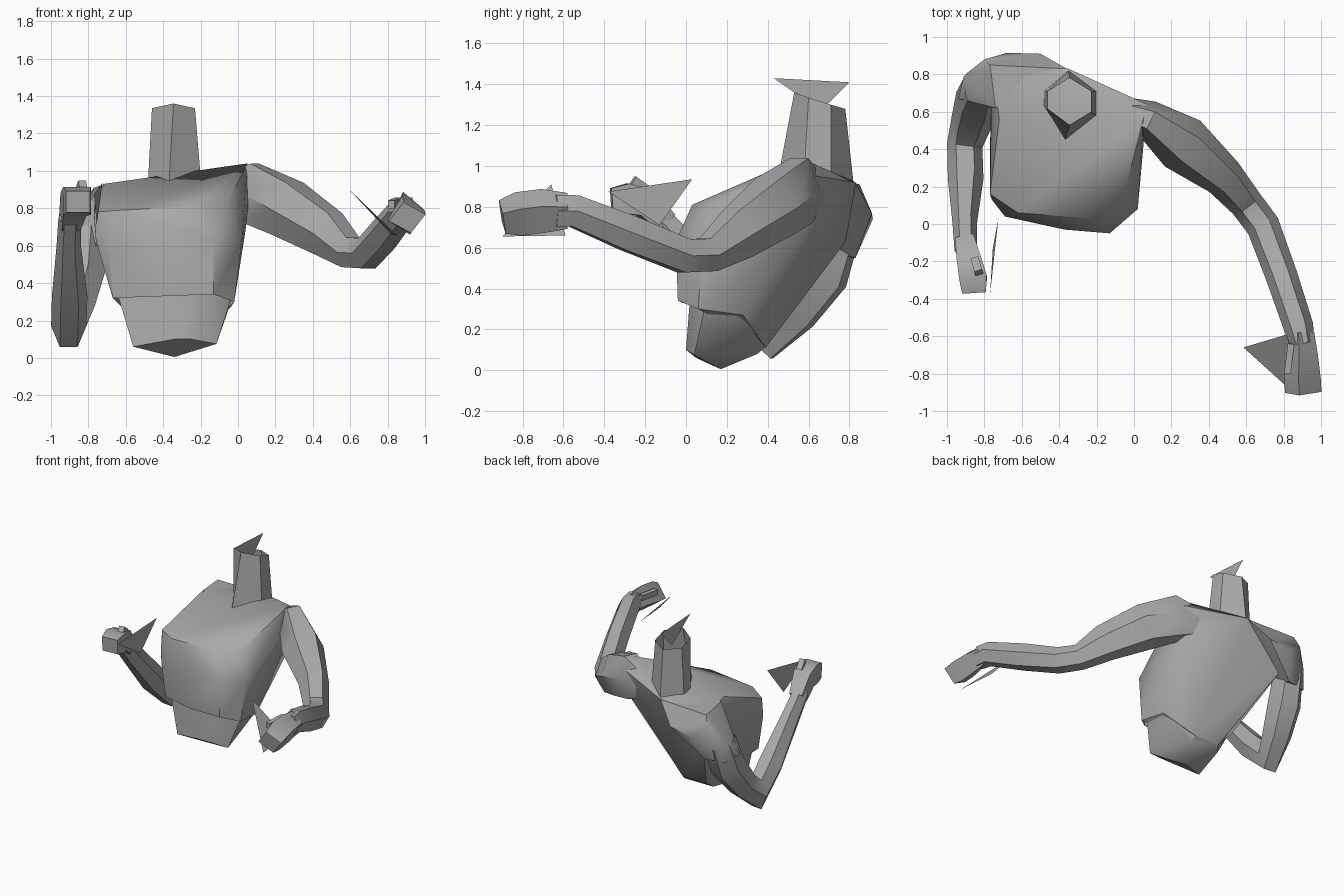
import bpy, bmesh, math
from mathutils import Vector

cube = bpy.data.objects.get("Cube")
if cube:
    bpy.data.objects.remove(cube)

grey = bpy.data.materials.new("plain_grey")
grey.use_nodes = True
colour = (0.4, 0.4, 0.4, 1)
grey.diffuse_color = colour
grey.node_tree.nodes["Principled BSDF"].inputs["Base Color"].default_value = colour


def finish(name, bm, angle=38):
    """Turn a bmesh into a named, shaded object."""
    mesh = bpy.data.meshes.new(name)
    bm.to_mesh(mesh)
    bm.free()
    obj = bpy.data.objects.new(name, mesh)
    bpy.context.collection.objects.link(obj)
    mesh.materials.append(grey)
    bpy.ops.object.select_all(action="DESELECT")
    obj.select_set(True)
    bpy.context.view_layer.objects.active = obj
    bpy.ops.object.shade_smooth_by_angle(angle=math.radians(angle))


def hull(name, points, open_side=0):
    """Faceted shell around corner points, open below (-1) or above (1)."""
    bm = bmesh.new()
    verts = [bm.verts.new(p) for p in points]
    result = bmesh.ops.convex_hull(bm, input=verts)
    loose = set(result["geom_interior"] + result["geom_unused"])
    bmesh.ops.delete(bm, geom=[v for v in loose if isinstance(v, bmesh.types.BMVert)], context="VERTS")
    bmesh.ops.recalc_face_normals(bm, faces=bm.faces)
    bm.normal_update()
    hidden = [f for f in bm.faces if f.normal.z * open_side > 0.85]
    bmesh.ops.delete(bm, geom=hidden, context="FACES")
    finish(name, bm)


def bridge(bm, rings):
    for low, high in zip(rings, rings[1:]):
        count = len(low)
        for i in range(count):
            j = (i + 1) % count
            bm.faces.new((low[i], low[j], high[j], high[i]))


def limb(name, sections, sides=6, turn=0.0):
    """Loft through (centre, half width, half height) sections; open at the root."""
    bm = bmesh.new()
    centres = [Vector(s[0]) for s in sections]
    rings = []
    for i, (_, width, height) in enumerate(sections):
        along = Vector()
        if i > 0:
            along += (centres[i] - centres[i - 1]).normalized()
        if i < len(centres) - 1:
            along += (centres[i + 1] - centres[i]).normalized()
        along.normalize()
        side = along.cross(Vector((0, 0, 1))).normalized()
        up = side.cross(along)
        ring = []
        for k in range(sides):
            a = math.tau * k / sides + turn
            ring.append(bm.verts.new(centres[i] + side * width * math.cos(a) + up * height * math.sin(a)))
        rings.append(ring)
    bridge(bm, rings)
    bm.faces.new(rings[-1])
    bmesh.ops.recalc_face_normals(bm, faces=bm.faces)
    finish(name, bm)


def blade(name, corners):
    """Single thin triangle."""
    bm = bmesh.new()
    bm.faces.new([bm.verts.new(c) for c in corners])
    finish(name, bm)


# Chest: lower rim, breast line, collar line, then the sloping back down to the waist
hull("chest", [
    (-.67, .06, .32), (-.40, -.02, .33), (-.13, -.04, .34), (-.02, .06, .30), (-.04, .28, .27), (-.62, .34, .29),
    (-.76, .13, .63), (-.69, .04, .57), (-.37, -.03, .58), (-.13, -.05, .63), (.02, .08, .62), (.04, .32, .68),
    (-.77, .16, .78), (-.62, .06, .79), (-.24, .03, .81), (-.06, .13, .82), (.04, .44, .88), (-.77, .40, .76),
    (-.72, .56, .93), (-.39, .46, .93), (.05, .56, 1.04), (-.2, .6, .99), (.07, .64, .95),
    (-.35, .83, .92), (-.76, .85, .88), (.04, .61, .72), (-.72, .82, .68),
    (-.22, .53, .42), (-.48, .56, .42), (-.25, .39, .11), (-.45, .39, .11)], -1)

# Belly: tapers to a point underneath
hull("belly", [
    (-.65, .09, .36), (-.38, .03, .36), (-.14, .02, .36), (-.03, .1, .34), (-.04, .28, .29), (-.62, .34, .32),
    (-.56, .05, .06), (-.34, 0, .10), (-.25, 0, .10), (-.115, .04, .075), (-.34, .17, .005),
    (-.23, .35, .08), (-.48, .35, .08), (-.25, .39, .115), (-.45, .39, .115)], 1)

# Rounded shoulder block on the raised-back side
hull("right_shoulder", [
    (-.36, .83, .915), (-.50, .91, .77), (-.68, .915, .74), (-.80, .88, .83), (-.91, .79, .72),
    (-.77, .85, .91), (-.74, .62, .92), (-.94, .67, .58), (-.76, .62, .60), (-.74, .83, .55), (-.90, .80, .55)])

# Neck: open six-sided tube
bm = bmesh.new()
base = [(-.48, .63, .96), (-.37, .445, .91), (-.2, .58, .97), (-.2, .71, .95), (-.35, .82, .92), (-.48, .71, .93)]
rim = [(-.46, .60, 1.335), (-.345, .53, 1.36), (-.23, .60, 1.335), (-.23, .71, 1.30), (-.345, .78, 1.28), (-.46, .71, 1.30)]
bridge(bm, [[bm.verts.new(p) for p in ring] for ring in (base, rim)])
bmesh.ops.recalc_face_normals(bm, faces=bm.faces)
finish("neck", bm)

# Arms
limb("left_arm", [
    ((-.12, .63, .87), .06, .10), ((.07, .565, .88), .10, .185), ((.26, .43, .80), .155, .17),
    ((.48, .25, .665), .11, .14), ((.60, .11, .565), .09, .095), ((.69, -.01, .56), .09, .095),
    ((.79, -.28, .67), .085, .10), ((.88, -.55, .78), .08, .09), ((.90, -.64, .78), .065, .09)])
limb("right_arm", [
    ((-.81, .74, .68), .11, .12), ((-.83, .67, .46), .125, .13), ((-.87, .54, .28), .11, .11),
    ((-.905, .42, .17), .095, .13), ((-.90, .24, .33), .095, .10),
    ((-.905, .0, .60), .065, .085), ((-.90, -.14, .75), .06, .07)])

# Hands: blocky fists with a short thumb, the left one rolled over
quarter = math.pi / 4
limb("left_hand", [((.895, -.58, .78), .07, .09), ((.90, -.70, .78), .085, .11),
                   ((.90, -.82, .765), .10, .11), ((.905, -.90, .75), .10, .085)], 4, math.radians(78))
limb("left_thumb", [((.84, -.64, .83), .025, .03), ((.82, -.80, .82), .025, .03)], 4, quarter)
limb("right_hand", [((-.90, -.10, .72), .07, .08), ((-.88, -.20, .82), .09, .10),
                    ((-.86, -.29, .84), .105, .105), ((-.855, -.365, .835), .09, .08)], 4, quarter)
limb("right_thumb", [((-.85, -.19, .88), .03, .03), ((-.83, -.26, .93), .03, .03)], 4, quarter)

# Loose triangular blades at the neck and both hands
blade("neck_blade", [(-.34, .43, 1.43), (-.34, .80, 1.41), (-.34, .66, 1.27)])
blade("left_hand_blade", [(.585, -.66, .91), (.82, -.59, .66), (.85, -.90, .655)])
blade("right_hand_blade", [(-.725, .03, .935), (-.77, -.38, .875), (-.755, -.13, .71)])
